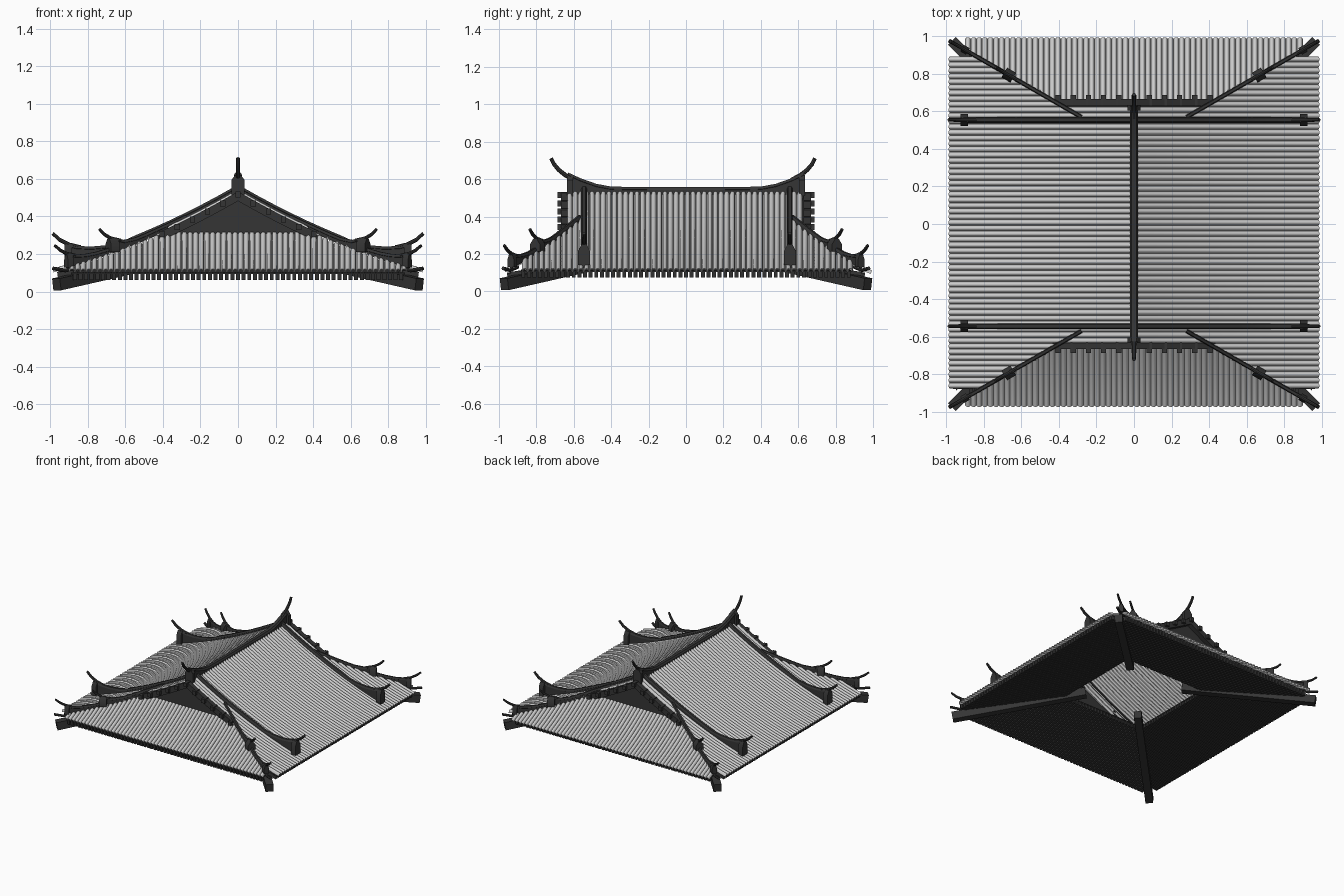
import bpy, bmesh, math
from mathutils import Vector as V

if "Cube" in bpy.data.objects:
    bpy.data.objects.remove(bpy.data.objects["Cube"])

def material(name, v):
    m = bpy.data.materials.new(name)
    m.diffuse_color = (v, v, v, 1)
    m.use_nodes = True
    m.node_tree.nodes["Principled BSDF"].inputs["Base Color"].default_value = m.diffuse_color
    return m

TILE, DARK = material("tile_grey", 0.6), material("dark_timber", 0.035)
X, Y = V((1, 0, 0)), V((0, 1, 0))
HIP0 = (0.28, 0.57)                                  # upper end of each hip line
C, S = math.cos(math.radians(30)), 0.5               # hip direction in plan
signs = [(a, b) for a in (-1, 1) for b in (-1, 1)]

# Roof surfaces: long slopes fall along x, short skirts fall along y
def zmain(x): return 0.53 - 0.58 * x + 0.157 * x * x
def zskirt(y): return 0.11 + 0.46 * (0.97 - y) + 0.4 * max(0, 0.97 - y) ** 2
def hip_x(y): return HIP0[0] + (y - HIP0[1]) * C / S
def hip_y(x): return HIP0[1] + (x - HIP0[0]) * S / C
def hip(s, sx, sy, z): return V((sx * (HIP0[0] + s * C), sy * (HIP0[1] + s * S), z))

def loft(bm, rings):
    rows = [[bm.verts.new(p) for p in r] for r in rings]
    n = len(rows[0])
    for a, b in zip(rows, rows[1:]):
        for i in range(n):
            bm.faces.new((a[i], a[(i + 1) % n], b[(i + 1) % n], b[i]))
    bm.faces.new(rows[0])
    bm.faces.new(rows[-1][::-1])

def sweep(bm, path, section, side, scales=None):
    rings = []
    for i, p in enumerate(path):
        t = path[min(i + 1, len(path) - 1)] - path[max(i - 1, 0)]
        up = t.cross(side).normalized()
        if up.z < 0:
            up = -up
        k = scales[i] if scales else 1
        rings.append([p + side * (u * k) + up * (v * k) for u, v in section])
    loft(bm, rings)

def wall(bm, stations, place, side, w):
    # ridge wall with a wider rounded cap; stations are (s, low, high)
    rings = []
    for s, lo, hi in stations:
        prof = [(-w, lo), (-w, hi - .016), (-1.4 * w, hi - .014), (-.8 * w, hi),
                (.8 * w, hi), (1.4 * w, hi - .014), (w, hi - .016), (w, lo)]
        rings.append([place(s, z) + side * u for u, z in prof])
    loft(bm, rings)

def rect(w, h): return [(-w, -h), (w, -h), (w, h), (-w, h)]
def rod(r, n=8): return [(r * math.cos(i * math.tau / n), r * math.sin(i * math.tau / n)) for i in range(n)]
def span(a, b, n): return [a + (b - a) * i / n for i in range(n + 1)]
def arc(r, n=6): return [(r * math.cos(math.pi * i / n), r * math.sin(math.pi * i / n)) for i in range(n + 1)]

def finish(name, bm, mat):
    bmesh.ops.recalc_face_normals(bm, faces=bm.faces)
    me = bpy.data.meshes.new(name)
    bm.to_mesh(me)
    bm.free()
    ob = bpy.data.objects.new(name, me)
    bpy.context.collection.objects.link(ob)
    me.materials.append(mat)
    bpy.ops.object.select_all(action='DESELECT')
    ob.select_set(True)
    bpy.context.view_layer.objects.active = ob
    bpy.ops.object.shade_smooth_by_angle(angle=math.radians(35))

# Tile strip section: thin shell of a half-round cover between shallow pans
strip = ([(.0152, -.009), (.0152, -.005)] + arc(.0118) + [(-.0152, -.005), (-.0152, -.009)]
         + [(-.0095, -.004)] + arc(.0085, 4)[::-1] + [(.0095, -.004)])

# Long slopes
bm = bmesh.new()
for sx in (-1, 1):
    for i in range(59):
        y = (i - 29) * .03 + .008
        x0 = 0 if abs(y) < .635 else hip_x(abs(y))
        sweep(bm, [V((sx * x, y, zmain(x))) for x in span(x0, .985, 10)], strip, Y)
finish("long_slope_tiles", bm, TILE)

# Short skirts below the gables
bm = bmesh.new()
for sy in (-1, 1):
    for i in range(60):
        x = (i - 29.5) * .03
        y0 = max(.635, hip_y(abs(x)))
        end = .99 if sy > 0 else .97
        sweep(bm, [V((x, sy * y, zskirt(y))) for y in span(y0, end, 6)], strip, X)
finish("skirt_tiles", bm, TILE)

# Rafters under the eaves, flatter than the roof and mitred on the diagonals
IN = .38
def zraft(d, eave): return eave + (.955 - d) * (.178 - eave) / (.955 - IN)
bm = bmesh.new()
for s in (-1, 1):
    for i in range(59):
        a = (i - 29) * .03
        d0 = max(IN, abs(a))
        sweep(bm, [V((s * d, a, zraft(d, .09))) for d in (d0, .962)], rect(.0105, .016), Y)
        sweep(bm, [V((a, s * d, zraft(d, .08))) for d in (d0, .955)], rect(.0105, .02), X)
finish("eave_rafters", bm, DARK)

# Boarding laid on the rafters
bm = bmesh.new()
for s in (-1, 1):
    for along_x, eave in ((True, .09), (False, .08)):
        rings = []
        for h in (.012, .02):
            ring = [(s * IN, -IN), (s * .95, -.89), (s * .95, .89), (s * IN, IN)]
            rings.append([V((*((p, q) if along_x else (q, p)), zraft(abs(p), eave) + h)) for p, q in ring])
        loft(bm, rings)
finish("eave_boarding", bm, DARK)

# Gable walls, bargeboards and purlin ends
bm = bmesh.new()
for sy in (-1, 1):
    loft(bm, [[V((x, sy * y, z)) for x, z in ((-.43, .295), (.43, .295), (0, .515))] for y in (.615, .63)])
    for sx in (-1, 1):
        sweep(bm, [V((sx * x, sy * .648, zmain(x) - .022)) for x in span(0, .425, 6)], rect(.019, .022), Y)
    for i in range(-5, 6):
        x = i * .081
        z = zmain(abs(x)) - .014
        sweep(bm, [V((x, sy * .63, z)), V((x, sy * .688, z))], rect(.014, .016), X)
finish("gable_ends", bm, DARK)

# Main ridge with upswept ends and horns
bm = bmesh.new()
half = [(0, .557), (.2, .557), (.4, .56), (.48, .575), (.56, .603), (.63, .635)]
st = [(-s, .515, h) for s, h in half[:0:-1]] + [(s, .515, h) for s, h in half]
wall(bm, st, lambda s, z: V((0, s, z)), X, .016)
for sy in (-1, 1):
    horn = [(.58, .595), (.63, .622), (.665, .65), (.69, .68), (.706, .712)]
    sweep(bm, [V((0, sy * y - .016, z)) for y, z in horn], rod(.012), X, [1, 1, .95, .9, .8])
    loft(bm, [[V((u, sy * y, z)) for u, z in ((-.035, .5), (.035, .5), (.035, .595), (.015, .622),
              (-.015, .622), (-.035, .595))] for y in (.605, .635)])
finish("main_ridge", bm, DARK)

# Descending ridges with curled ends
bm = bmesh.new()
for sx, sy in signs:
    y = sy * .55 + .005
    top = [(x, zmain(x) + .04) for x in span(.01, .55, 6)]
    top += [(.63, .262), (.7, .247), (.78, .24), (.86, .243), (.92, .258)]
    wall(bm, [(x, zmain(x) - .004, h) for x, h in top], lambda s, z: V((sx * s, y, z)), Y, .011)
    curl = [(.84, .236), (.9, .25), (.95, .275), (.988, .31)]
    sweep(bm, [V((sx * x, y, z)) for x, z in curl], rod(.011), Y, [1, 1, .95, .8])
    loft(bm, [[V((sx * x, y + u, z)) for u, z in ((-.032, .14), (.032, .14), (.032, .215), (.014, .25),
              (-.014, .25), (-.032, .215))] for x in (.885, .925)])
finish("descending_ridges", bm, DARK)

# Hip ridges in two stages, each with a foot block and a curl
bm = bmesh.new()
for sx, sy in signs:
    side = V((-sx * S, sy * C, 0))
    place = lambda s, z: hip(s, sx, sy, z)
    base = lambda s: zmain(HIP0[0] + s * C)
    stages = [([(0, .408), (.12, .36), (.24, .313), (.31, .288), (.38, .275), (.46, .29)],
               [(.40, .272), (.46, .284), (.5, .305), (.53, .332)], .42),
              ([(.46, .235), (.55, .212), (.62, .2), (.68, .197), (.73, .207)],
               [(.68, .192), (.73, .202), (.77, .22), (.805, .246)], .70)]
    for top, curl, b in stages:
        wall(bm, [(s, base(s) - .006, h) for s, h in top], place, side, .008)
        sweep(bm, [place(s, z) for s, z in curl], rod(.01), side, [1, 1, .95, .8])
        z0, z1 = base(b) - .01, top[-1][1] - .008
        w, d = (.03, .055) if b < .5 else (.02, .035)
        loft(bm, [[place(s, z) + side * u for u, z in ((-w, z0), (w, z0), (w, z1 - .03), (.01, z1),
                  (-.01, z1), (-w, z1 - .03))] for s in (b, b + d)])
    # low spout at the corner
    sweep(bm, [place(.66, .13), place(.74, .112), place(.815, .123)], rod(.01), side)
finish("hip_ridges", bm, DARK)

# Corner beams, running in on the diagonal
bm = bmesh.new()
for sx, sy in signs:
    side = V((-sx, sy, 0)).normalized()
    path = [V((sx * (d - .005), sy * d, z)) for d, z in ((.26, .2), (.972, .038))]
    sweep(bm, path, rect(.029, .032), side)
finish("corner_beams", bm, DARK)
